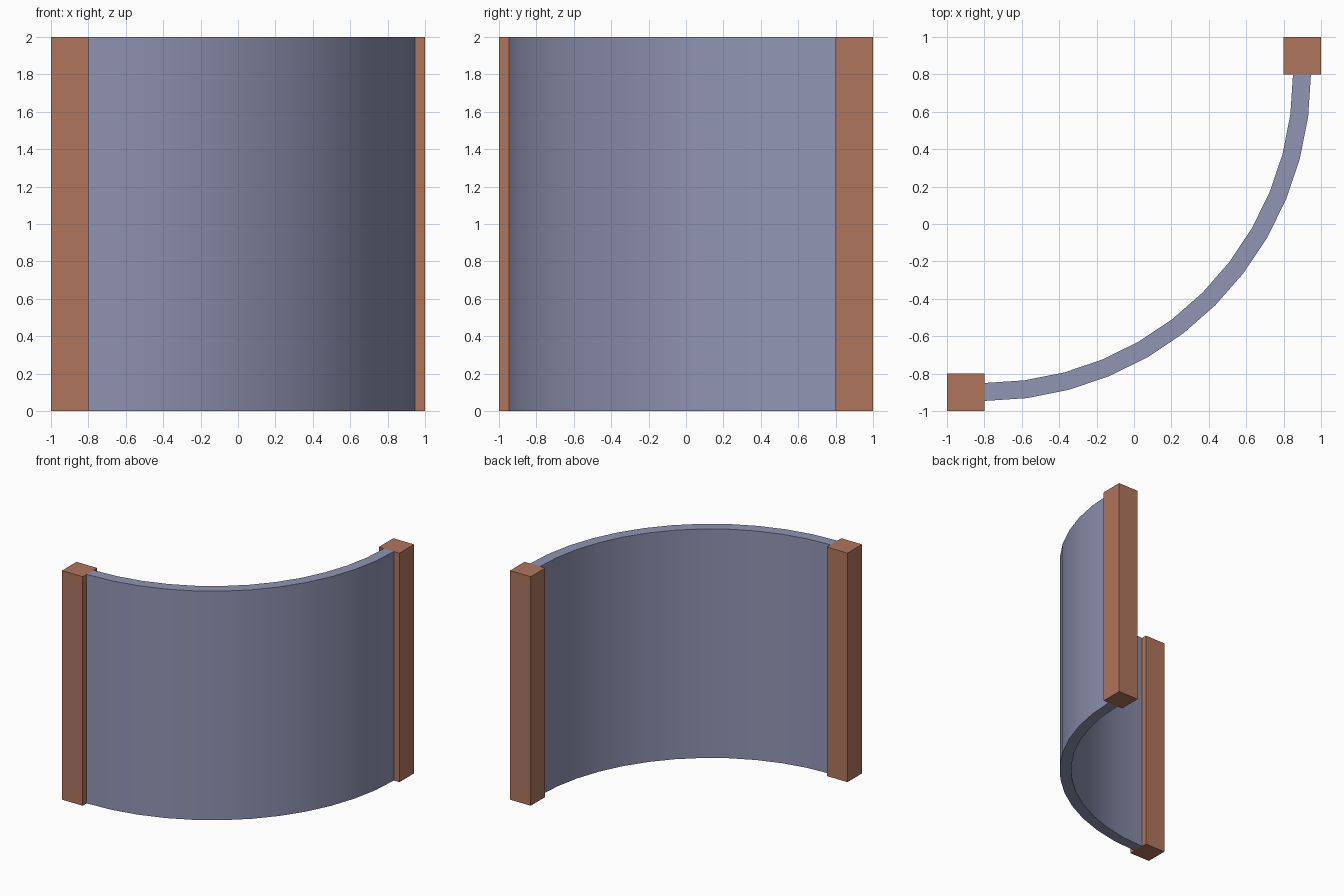
import bpy, bmesh, math

if "Cube" in bpy.data.objects:
    bpy.data.objects.remove(bpy.data.objects["Cube"])


def material(name, color):
    m = bpy.data.materials.new(name)
    m.diffuse_color = (*color, 1)
    m.use_nodes = True
    m.node_tree.nodes["Principled BSDF"].inputs["Base Color"].default_value = m.diffuse_color
    return m


BLUE = material("slate blue", (0.28, 0.30, 0.45))
CLAY = material("clay brown", (0.43, 0.18, 0.107))
HEIGHT = 2.0


def extruded(name, profile, mat):
    """Extrude a flat outline (counter-clockwise) straight up from the ground."""
    bm = bmesh.new()
    base = bm.faces.new([bm.verts.new((x, y, 0)) for x, y in profile])
    top = bmesh.ops.extrude_face_region(bm, geom=[base], use_keep_orig=True)
    verts = [v for v in top["geom"] if isinstance(v, bmesh.types.BMVert)]
    bmesh.ops.translate(bm, verts=verts, vec=(0, 0, HEIGHT))
    bmesh.ops.recalc_face_normals(bm, faces=bm.faces[:])
    mesh = bpy.data.meshes.new(name)
    bm.to_mesh(mesh)
    bm.free()
    mesh.materials.append(mat)
    obj = bpy.data.objects.new(name, mesh)
    bpy.context.collection.objects.link(obj)
    return obj


# Square posts at the two opposite corners
for name, c in (("left_post", -0.9), ("right_post", 0.9)):
    extruded(name, [(c + sx * 0.1, c + sy * 0.1)
                    for sx, sy in ((-1, -1), (1, -1), (1, 1), (-1, 1))], CLAY)

# Quarter-circle wall between the posts
STEPS, CX, CY = 12, -0.8, 0.8


def arc(radius):
    angles = [math.radians(-90 + 90 * i / STEPS) for i in range(STEPS + 1)]
    return [(CX + radius * math.cos(a), CY + radius * math.sin(a)) for a in angles]


wall = extruded("curved_wall", arc(1.746) + arc(1.65)[::-1], BLUE)
bpy.context.view_layer.objects.active = wall
wall.select_set(True)
bpy.ops.object.shade_smooth_by_angle(angle=math.radians(30))
